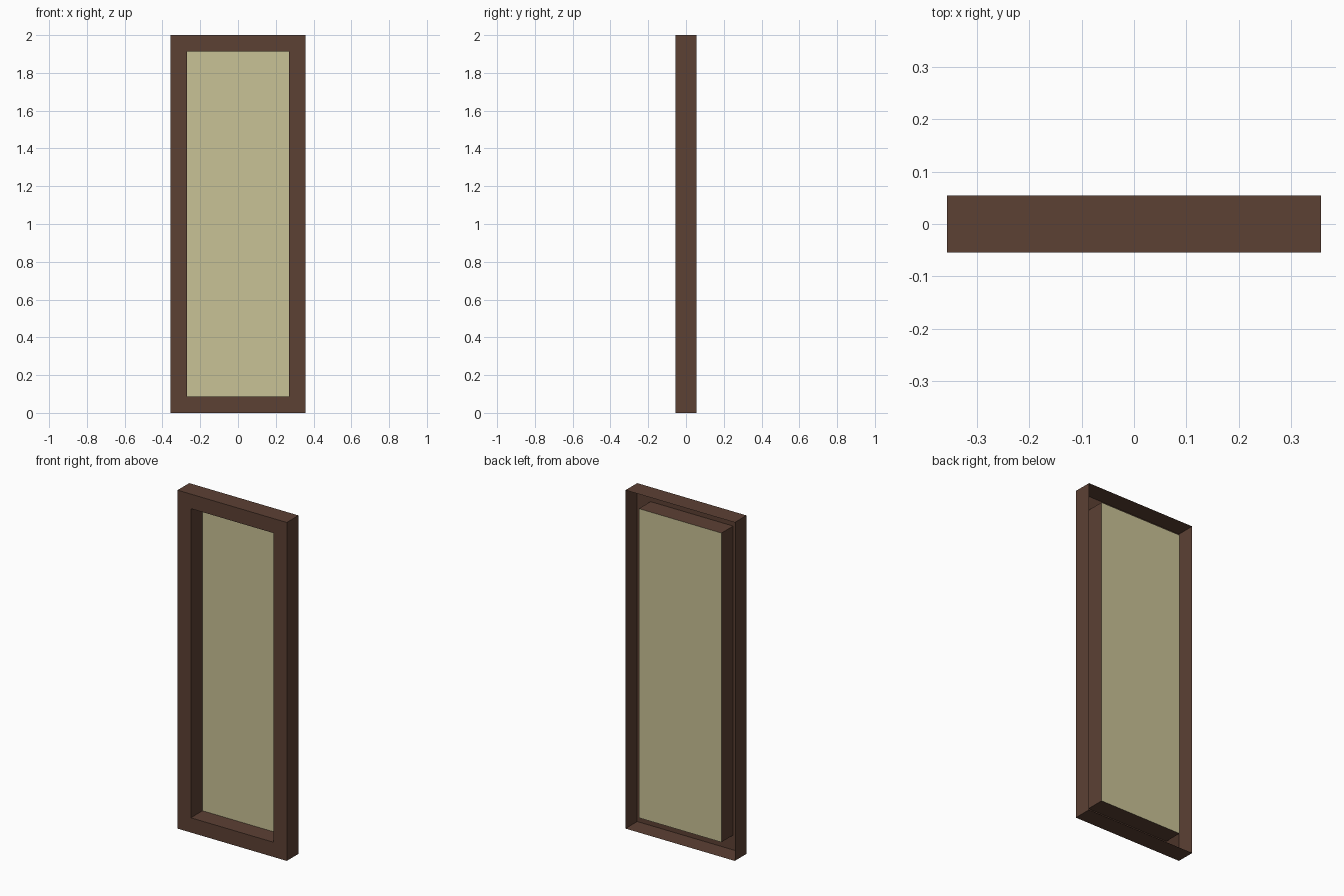
import bpy, bmesh

if "Cube" in bpy.data.objects:
    bpy.data.objects.remove(bpy.data.objects["Cube"])

# overall sizes
OUT_X, DEPTH = 0.357, 0.0545
IN_X, IN_LOW, IN_HIGH = 0.27, 0.087, 1.914


def material(name, rgb):
    m = bpy.data.materials.new(name)
    m.diffuse_color = (*rgb, 1.0)
    m.use_nodes = True
    m.node_tree.nodes["Principled BSDF"].inputs["Base Color"].default_value = m.diffuse_color
    return m


def rectangle(bm, half, low, high, y):
    return [bm.verts.new(p) for p in
            ((-half, y, low), (half, y, low), (half, y, high), (-half, y, high))]


def finish(bm, name, mat):
    mesh = bpy.data.meshes.new(name)
    bm.to_mesh(mesh)
    bm.free()
    mesh.materials.append(mat)
    obj = bpy.data.objects.new(name, mesh)
    bpy.context.collection.objects.link(obj)


brown = material("dark brown wood", (0.107, 0.052, 0.034))
cream = material("pale cream glass", (0.584, 0.539, 0.305))

# frame: open-backed shell - outer walls, front face, inner reveal
bm = bmesh.new()
rings = [rectangle(bm, OUT_X, 0, 2, DEPTH),
         rectangle(bm, OUT_X, 0, 2, -DEPTH),
         rectangle(bm, IN_X, IN_LOW, IN_HIGH, -DEPTH),
         rectangle(bm, IN_X, IN_LOW, IN_HIGH, DEPTH)]
for a, b in zip(rings, rings[1:]):
    for i in range(4):
        j = (i + 1) % 4
        bm.faces.new((a[i], a[j], b[j], b[i]))
bm.normal_update()
# the front face must point towards -y
front = next(f for f in bm.faces if abs(f.normal.y) > 0.9)
if front.normal.y > 0:
    bmesh.ops.reverse_faces(bm, faces=bm.faces[:])
finish(bm, "window_frame", brown)

# pane: thin sheet closing the back of the reveal
bm = bmesh.new()
bm.faces.new(rectangle(bm, IN_X, IN_LOW, IN_HIGH, DEPTH))
finish(bm, "window_pane", cream)
